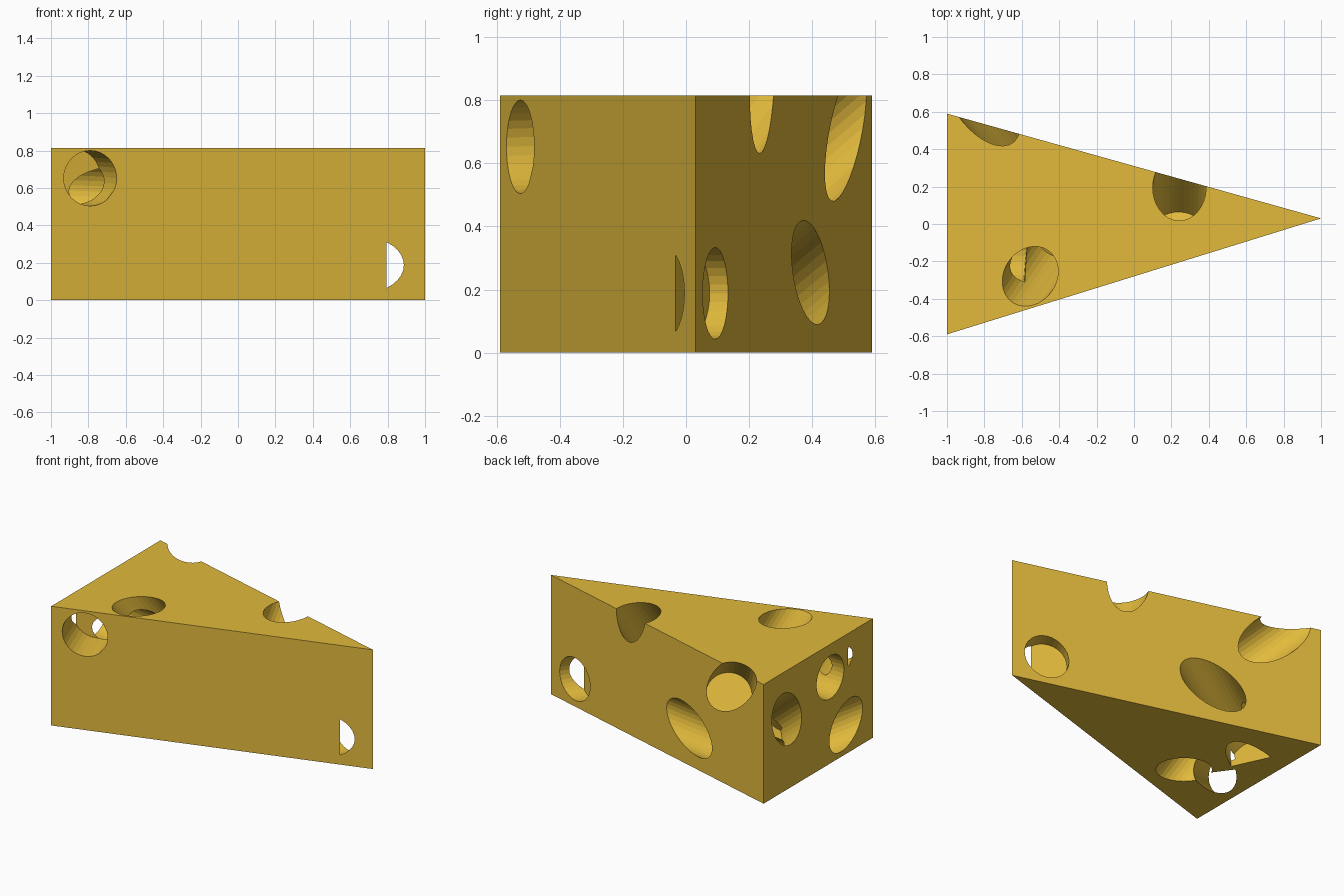
import bpy, bmesh
from mathutils import Vector

if "Cube" in bpy.data.objects:
    bpy.data.objects.remove(bpy.data.objects["Cube"])

H = 0.815
mat = bpy.data.materials.new("cheese_yellow")
mat.diffuse_color = (0.76, 0.49, 0.045, 1)
mat.use_nodes = True
mat.node_tree.nodes["Principled BSDF"].inputs["Base Color"].default_value = mat.diffuse_color

# Wedge body: triangular profile extruded upward
bm = bmesh.new()
tri = bm.faces.new([bm.verts.new((x, y, 0)) for x, y in [(-1, -0.59), (1, 0.03), (-1, 0.59)]])
ext = bmesh.ops.extrude_face_region(bm, geom=[tri])
bmesh.ops.translate(bm, vec=(0, 0, H),
                    verts=[v for v in ext["geom"] if isinstance(v, bmesh.types.BMVert)])
bmesh.ops.recalc_face_normals(bm, faces=bm.faces)
mesh = bpy.data.meshes.new("cheese_wedge")
bm.to_mesh(mesh)
bm.free()
wedge = bpy.data.objects.new("cheese_wedge", mesh)
bpy.context.collection.objects.link(wedge)
mesh.materials.append(mat)

# Holes: centre on the surface, inward direction, depth, radius, outward overshoot
HOLES = [
    ((-0.555, -0.28, H), (0.38, 0.55, -1), 0.49, 0.14, 0.3),           # top
    ((0.243, 0.197, H), (-0.01, -0.602, -0.799), 0.41, 0.143, 0.3),    # top and back edge
    ((-0.70, 0.506, 0.70), (1.04, -1.33, -1.14), 0.42, 0.145, 0.5),    # back left corner
    ((0.775, 0.092, 0.188), (-0.5, -0.9, 0), 0.10, 0.145, 0.3),        # back near the tip
    ((-0.30, 0.395, 0.255), (-1.39, -0.65, -0.54), 0.61, 0.145, 0.5),  # back low
    ((-0.79, -0.525, 0.652), (-0.35, 1, 0.03), 0.26, 0.148, 0.0065),   # front
    ((-1, -0.13, 0.59), (1, -0.1, -0.04), 0.43, 0.147, 0.3),           # left upper
    ((-1, 0.34, 0.483), (1, -0.47, -0.83), 0.41, 0.145, 0.4),          # left back
    ((-1, -0.30, 0.20), (1, 0.73, -0.54), 0.41, 0.145, 0.4),           # left low
    ((-0.55, -0.18, 0), (-0.52, 0.44, 1), 0.41, 0.143, 0.4),           # underside
]
cutters = []
for i, (centre, direction, depth, radius, over) in enumerate(HOLES):
    d = Vector(direction).normalized()
    mid = Vector(centre) + d * (depth - over) / 2
    bpy.ops.mesh.primitive_cylinder_add(vertices=32, radius=radius, depth=depth + over, location=mid,
                                        rotation=d.to_track_quat('Z', 'Y').to_euler())
    cut = bpy.context.object
    cut.name = f"hole_cutter_{i + 1}"
    cut.hide_render = True
    cut.data.materials.append(mat)
    mod = wedge.modifiers.new(f"hole_{i + 1}", 'BOOLEAN')
    mod.operation, mod.solver, mod.object = 'DIFFERENCE', 'EXACT', cut
    cutters.append(cut)

# Bake the holes and drop the cutters
deps = bpy.context.evaluated_depsgraph_get()
baked = bpy.data.meshes.new_from_object(wedge.evaluated_get(deps))
wedge.modifiers.clear()
wedge.data = baked
for cut in cutters:
    bpy.data.objects.remove(cut)
